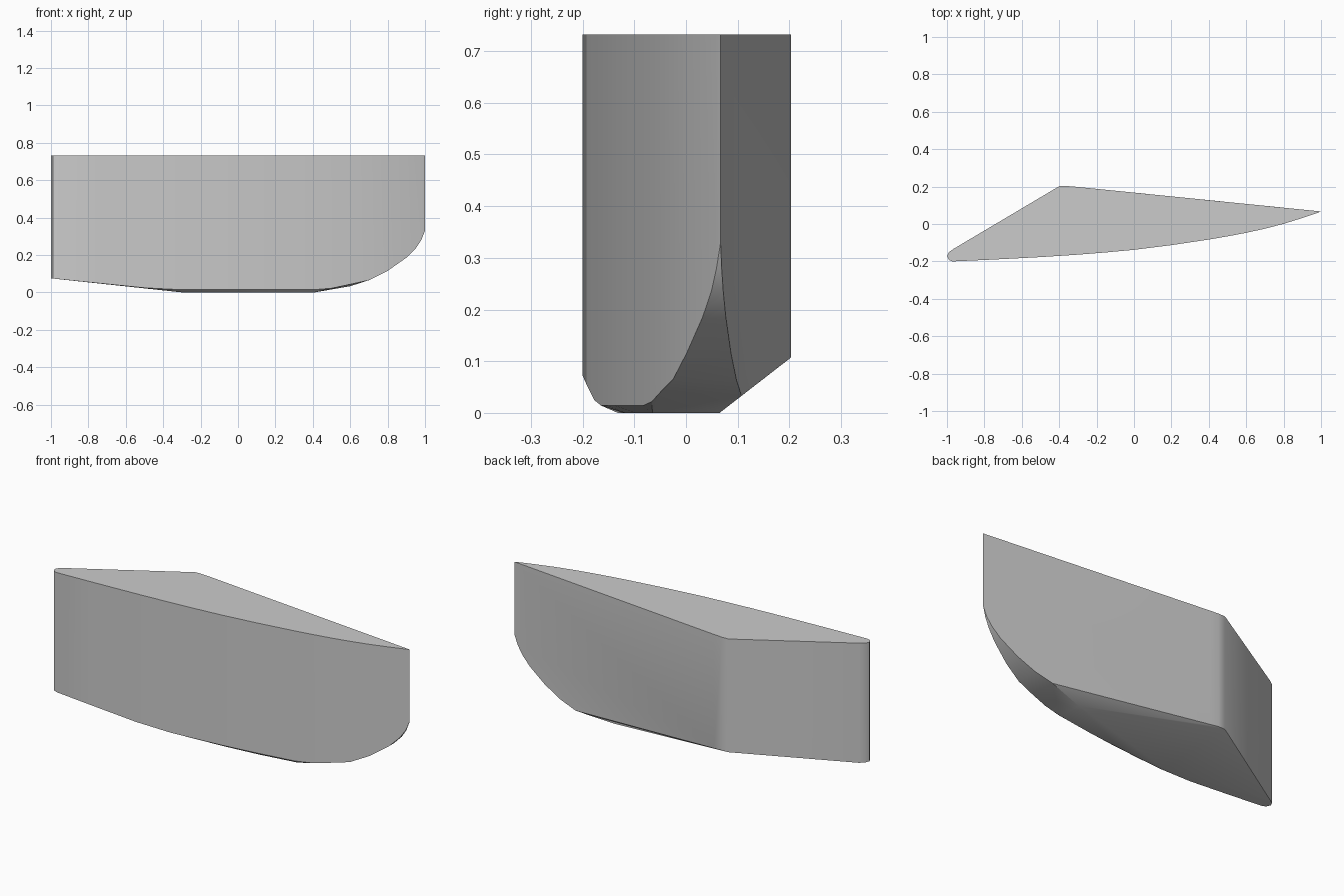
import bpy, bmesh, math

if "Cube" in bpy.data.objects:
    bpy.data.objects.remove(bpy.data.objects["Cube"])

TOP = 0.732

# Outline of the top: straight rear side, pointed bow, bowed front side, blunt stern
front_side = [(0.98, 0.059), (0.95, 0.049), (0.9, 0.032), (0.8, 0.001), (0.7, -0.025),
              (0.6, -0.047), (0.5, -0.066), (0.4, -0.083), (0.2, -0.113), (0, -0.138),
              (-0.15, -0.152), (-0.3, -0.164), (-0.5, -0.177), (-0.75, -0.19), (-0.97, -0.2)]
stern = [(-0.99, -0.192), (-1, -0.172), (-0.99, -0.151), (-0.965, -0.133)]
rear_corner = [(-0.4, 0.202), (-0.36, 0.203), (-0.31, 0.199)]
bow = (1, 0.067)

# Keel profile: upswept bow, flat middle, gently rising stern
profile = [(-1, 0.075), (-0.3, 0.004), (0.4, 0.004), (0.5, 0.012), (0.6, 0.033), (0.7, 0.065),
           (0.8, 0.115), (0.9, 0.185), (0.95, 0.235), (0.98, 0.28), (1, 0.33)]


def keel(x):
    for (x0, z0), (x1, z1) in zip(profile, profile[1:]):
        if x <= x1:
            return z0 + (z1 - z0) * (x - x0) / (x1 - x0)
    return profile[-1][1]


points = [(x, y, TOP) for x, y in front_side + stern + rear_corner + [bow]]

# Lower edge of the front side, with a slight rounding
for x, y in front_side:
    lift = 0.01 if -0.3 <= x <= 0.6 else 0.0
    points.append((x, y, keel(x) + lift))
points += [(x, y, keel(x)) for x, y in stern]
points += [(x, y, 0.107) for x, y in rear_corner]

# Lower edge of the rear side below the bow
points.append((*bow, 0.33))
for x in (0.98, 0.95, 0.9, 0.8, 0.7, 0.6):
    points.append((x, 0.067 + (1 - x) * 0.101, keel(x)))

# Flat triangular sole
points += [(0.4, 0.065, 0), (0.41, -0.065, 0), (0.2, -0.097, 0),
           (0, -0.118, 0), (-0.3, -0.132, 0)]

# Hull skin
bm = bmesh.new()
for p in points:
    bm.verts.new(p)
res = bmesh.ops.convex_hull(bm, input=bm.verts[:])
loose = [v for v in bm.verts if not v.link_faces]
bmesh.ops.delete(bm, geom=loose, context='VERTS')
bmesh.ops.dissolve_limit(bm, angle_limit=math.radians(0.3), verts=bm.verts[:], edges=bm.edges[:])
bmesh.ops.recalc_face_normals(bm, faces=bm.faces[:])
mesh = bpy.data.meshes.new("hull_block")
bm.to_mesh(mesh)
bm.free()
hull = bpy.data.objects.new("hull_block", mesh)
bpy.context.collection.objects.link(hull)
bpy.context.view_layer.objects.active = hull
hull.select_set(True)
bpy.ops.object.shade_smooth_by_angle(angle=math.radians(30))
